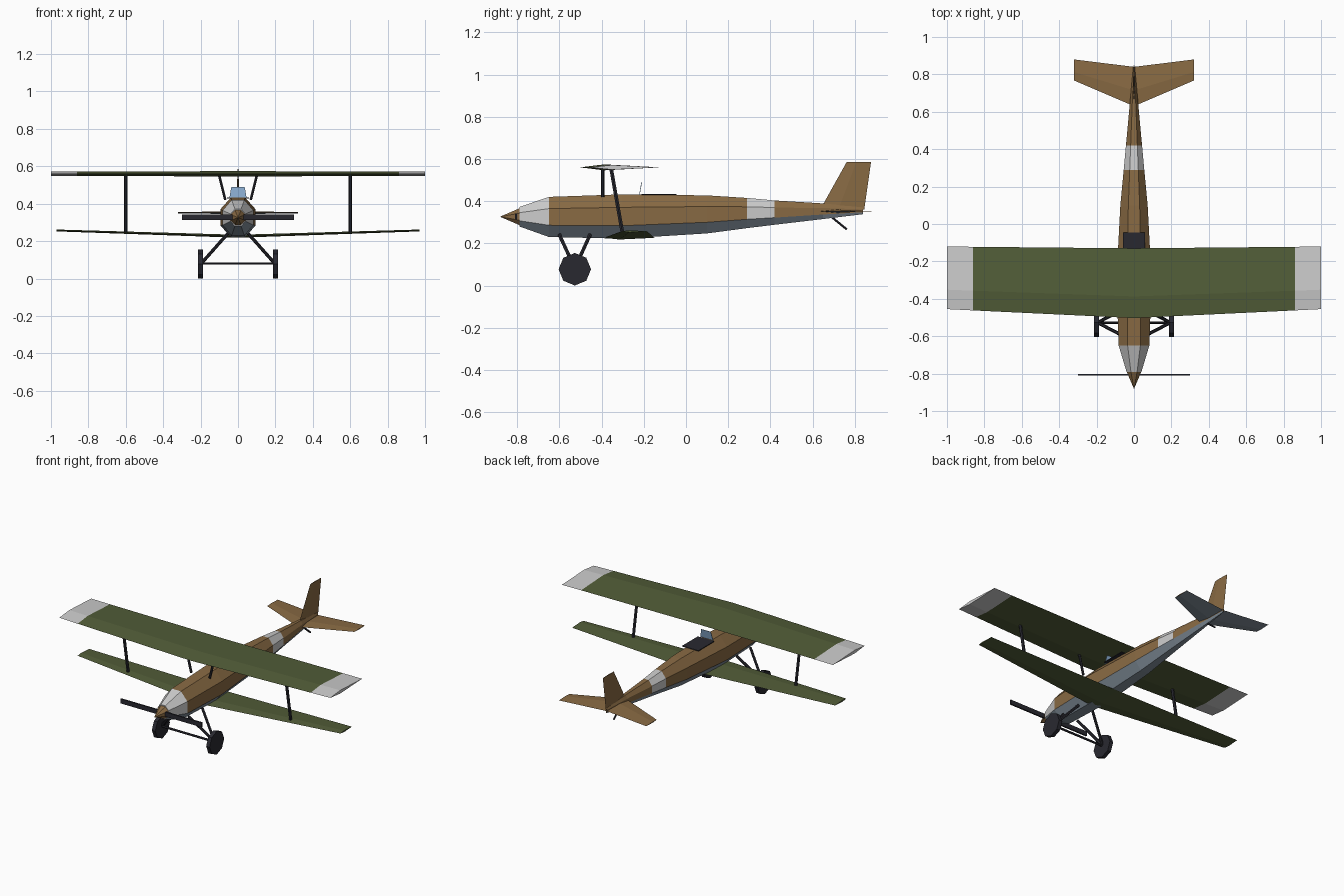
import bpy, bmesh, math
from mathutils import Vector

if "Cube" in bpy.data.objects:
    bpy.data.objects.remove(bpy.data.objects["Cube"])


def mat(name, r, g, b):
    m = bpy.data.materials.new(name)
    m.diffuse_color = (r, g, b, 1)
    m.use_nodes = True
    m.node_tree.nodes["Principled BSDF"].inputs["Base Color"].default_value = m.diffuse_color
    return m


BROWN = mat("brown", 0.25, 0.145, 0.057)
OLIVE = mat("olive", 0.085, 0.11, 0.04)
WHITE = mat("white", 0.6, 0.6, 0.6)
BLUE = mat("underside_blue", 0.22, 0.27, 0.32)
DARK = mat("dark", 0.022, 0.022, 0.03)
GLASS = mat("glass", 0.25, 0.41, 0.62)


def loft(name, rings, mats, pick=lambda i, j: 0):
    """Skin closed rings; pick(segment, side) gives the material slot, caps use side -1."""
    bm = bmesh.new()
    vs = [[bm.verts.new(p) for p in r] for r in rings]
    n = len(rings[0])
    for i in range(len(vs) - 1):
        for j in range(n):
            k = (j + 1) % n
            f = bm.faces.new((vs[i][j], vs[i][k], vs[i + 1][k], vs[i + 1][j]))
            f.material_index = pick(i, j)
    for i, ring in ((0, vs[0]), (len(vs) - 2, vs[-1])):
        f = bm.faces.new(ring)
        f.material_index = pick(i, -1)
    bmesh.ops.recalc_face_normals(bm, faces=bm.faces)
    me = bpy.data.meshes.new(name)
    bm.to_mesh(me)
    bm.free()
    for m in mats:
        me.materials.append(m)
    ob = bpy.data.objects.new(name, me)
    bpy.context.collection.objects.link(ob)
    return ob


def rod(name, a, b, r, sides=6, m=DARK, r2=None, turn=0.0):
    """Prism or cone between two points."""
    a, b = Vector(a), Vector(b)
    q = (b - a).to_track_quat('Z', 'Y')
    ang = [turn + math.tau * k / sides for k in range(sides)]
    return loft(name, [[p + q @ Vector((s * math.cos(t), s * math.sin(t), 0)) for t in ang]
                       for p, s in ((a, r), (b, r if r2 is None else r2))], [m])


def box(name, lo, hi, m):
    return loft(name, [[(lo[0], lo[1], z), (hi[0], lo[1], z), (hi[0], hi[1], z), (lo[0], hi[1], z)]
                       for z in (lo[2], hi[2])], [m])


def wing(name, stations, mats, pick=lambda i, j: 0, crest=0.31):
    """Four-sided aerofoil; stations are x, front y, back y, z, half thickness, mirrored in x."""
    full = [(-s[0],) + s[1:] for s in reversed(stations) if s[0] > 0] + stations
    rings = []
    for x, y0, y1, z, h in full:
        yc = y0 + (y1 - y0) * crest
        rings.append([(x, y0, z), (x, yc, z + h), (x, y1, z), (x, yc, z - h)])
    return loft(name, rings, mats, pick)


# Fuselage: octagonal sections as y, bottom z, top z, half width
sections = [(-0.79, 0.28, 0.372, 0.04), (-0.65, 0.23, 0.42, 0.082), (-0.3, 0.222, 0.432, 0.094),
            (0.1, 0.247, 0.427, 0.073), (0.29, 0.272, 0.415, 0.055), (0.42, 0.288, 0.403, 0.043),
            (0.65, 0.315, 0.389, 0.022), (0.84, 0.338, 0.37, 0.004)]
rings = []
for y, z0, z1, w in sections:
    c, h = (z0 + z1) / 2, (z1 - z0) / 2
    ring = []
    for k in range(8):
        t = math.radians(22.5 + 45 * k)
        s = math.cos(math.pi / 8)
        ring.append((w * math.cos(t) / s, y, c + h * math.sin(t) / s))
    rings.append(ring)
loft("fuselage", rings, [BROWN, WHITE, BLUE],
     lambda i, j: 2 if j in (4, 5, 6) else (1 if i in (0, 4) else 0))

# Spinner and propeller
rod("spinner", (0, -0.785, 0.326), (0, -0.88, 0.326), 0.045, 8, BROWN, 0.001, math.pi / 8)
box("propeller", (-0.3, -0.811, 0.312), (0.3, -0.801, 0.342), DARK)

# Wings
wing("upper_wing", [(0, -0.503, -0.13, 0.56, 0.014), (0.86, -0.462, -0.122, 0.56, 0.012),
                    (1, -0.455, -0.12, 0.56, 0.011)], [OLIVE, WHITE],
     lambda i, j: 1 if i in (0, 3) else 0)
wing("lower_wing", [(0, -0.39, -0.15, 0.226, 0.008), (0.97, -0.305, -0.185, 0.257, 0.005)], [OLIVE])

# Tail surfaces
wing("tailplane", [(0, 0.63, 0.84, 0.352, 0.008), (0.322, 0.768, 0.88, 0.352, 0.003)],
     [BROWN, BLUE], lambda i, j: 1 if j in (2, 3) else 0, 0.4)
fin = []
for y0, y1, z, h in ((0.65, 0.845, 0.375, 0.007), (0.762, 0.877, 0.586, 0.003)):
    yc = y0 + 0.4 * (y1 - y0)
    z0 = z + (0.01 if z < 0.5 else 0)
    z1 = z - (0.015 if z < 0.5 else 0)
    fin.append([(0, y0, z0), (h, yc, z), (0, y1, z1), (-h, yc, z)])
loft("fin", fin, [BROWN])
rod("tail_skid", (0, 0.69, 0.325), (0, 0.762, 0.266), 0.006)

# Cockpit opening and windscreen
box("cockpit", (-0.06, -0.21, 0.428), (0.06, -0.045, 0.433), DARK)
loft("windscreen", [[(-0.046, y, 0.43), (0.046, y, 0.43), (0.036, y + 0.01, 0.488), (-0.036, y + 0.01, 0.488)]
                    for y in (-0.222, -0.219)], [GLASS])

# Struts and landing gear on both sides
for side, s in (("left", -1), ("right", 1)):
    rod(side + "_wing_strut", (s * 0.6, -0.3, 0.243), (s * 0.6, -0.355, 0.555), 0.01)
    rod(side + "_cabane_strut", (s * 0.068, -0.395, 0.42), (s * 0.103, -0.395, 0.56), 0.008)
    for end, y in (("front", -0.6), ("rear", -0.455)):
        rod(side + "_" + end + "_gear_leg", (s * 0.195, -0.527, 0.082), (s * 0.055, y, 0.24), 0.009)
    rod(side + "_wheel", (s * 0.188, -0.527, 0.077), (s * 0.213, -0.527, 0.077), 0.077, 8)
rod("axle", (-0.2, -0.527, 0.08), (0.2, -0.527, 0.08), 0.007)
